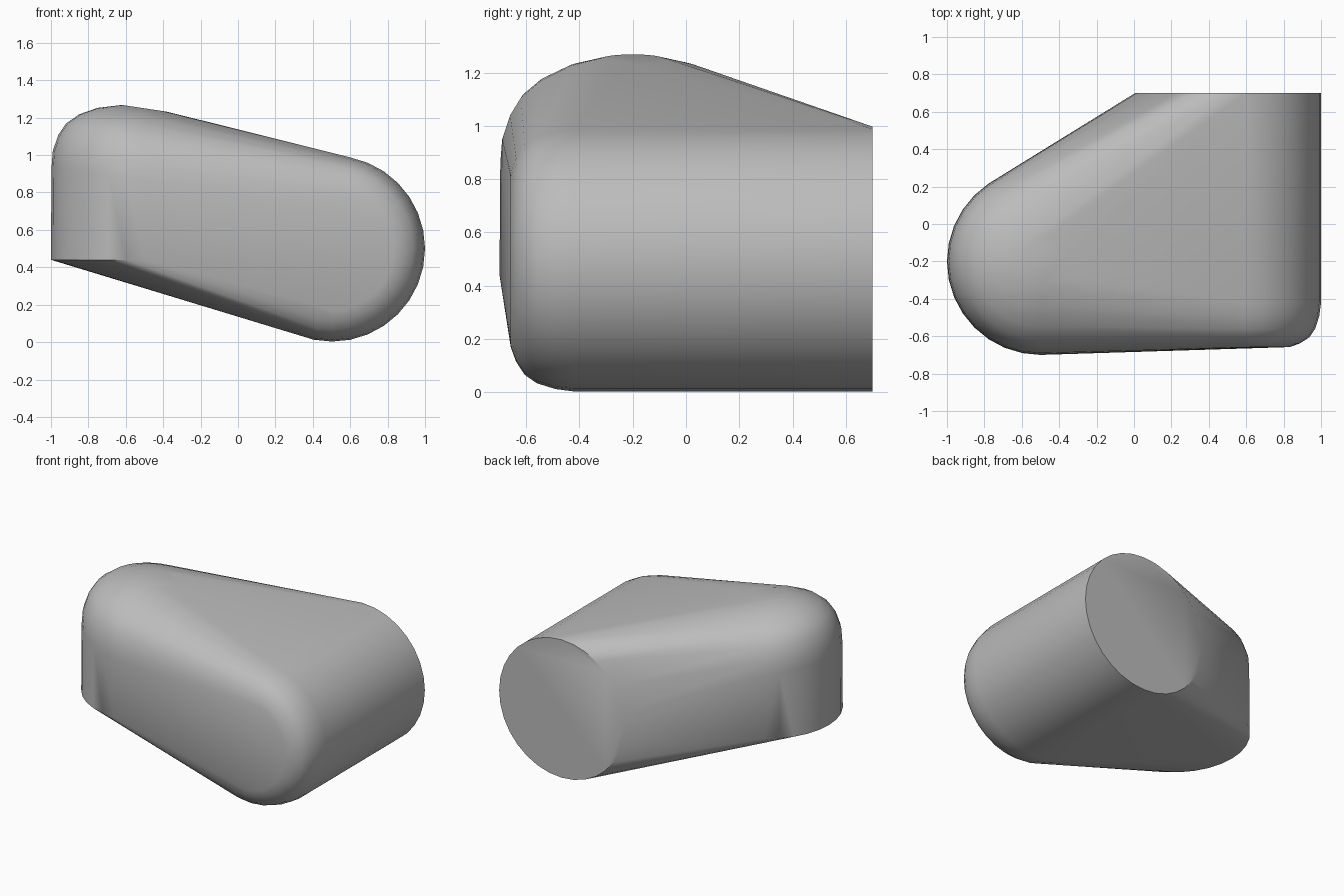
import bpy
import bmesh
import math

cube = bpy.data.objects.get("Cube")
if cube:
    bpy.data.objects.remove(cube)

SIDES = 32
grey = bpy.data.materials.new("plain grey")
grey.use_nodes = True
colour = (0.5, 0.5, 0.5, 1)
grey.diffuse_color = colour
grey.node_tree.nodes["Principled BSDF"].inputs["Base Color"].default_value = colour


def rings(bm, profile, place):
    """Add a ring of points for every (radius, distance) pair."""
    for radius, distance in profile:
        for i in range(SIDES):
            a = 2 * math.pi * i / SIDES
            bm.verts.new(place(radius * math.cos(a), radius * math.sin(a), distance))


bm = bmesh.new()

# Lying barrel: open flat end at the back, rounded rim at the front
barrel = [(0.497, 0.7), (0.497, -0.42), (0.488, -0.49), (0.466, -0.56),
          (0.435, -0.605), (0.385, -0.638), (0.33, -0.658)]
rings(bm, barrel, lambda u, v, d: (0.503 + u, d, 0.5 + v))

# Upright barrel: flat base, domed top that leans with the slope
post = [(0.5, 0.44)]
rings(bm, post, lambda u, v, d: (-0.5 + u, -0.2 + v, d))
dome = [(0.497, 0.86), (0.49, 0.95), (0.46, 1.04), (0.42, 1.105),
        (0.35, 1.165), (0.25, 1.215), (0.12, 1.25)]
rings(bm, dome, lambda u, v, d: (-0.5 + u, -0.2 + v, d - 0.15 * u))

# Skin stretched around both barrels
hull = bmesh.ops.convex_hull(bm, input=bm.verts)
loose = {g for g in hull["geom_interior"] + hull["geom_unused"]
         if isinstance(g, bmesh.types.BMVert)}
bmesh.ops.delete(bm, geom=list(loose), context='VERTS')
bmesh.ops.dissolve_limit(bm, angle_limit=math.radians(0.5),
                         verts=bm.verts, edges=bm.edges)
bmesh.ops.recalc_face_normals(bm, faces=bm.faces)

mesh = bpy.data.meshes.new("elbow_body")
bm.to_mesh(mesh)
bm.free()
mesh.materials.append(grey)
body = bpy.data.objects.new("elbow_body", mesh)
bpy.context.collection.objects.link(body)

bpy.ops.object.select_all(action='DESELECT')
body.select_set(True)
bpy.context.view_layer.objects.active = body
bpy.ops.object.shade_smooth_by_angle(angle=math.radians(40))
